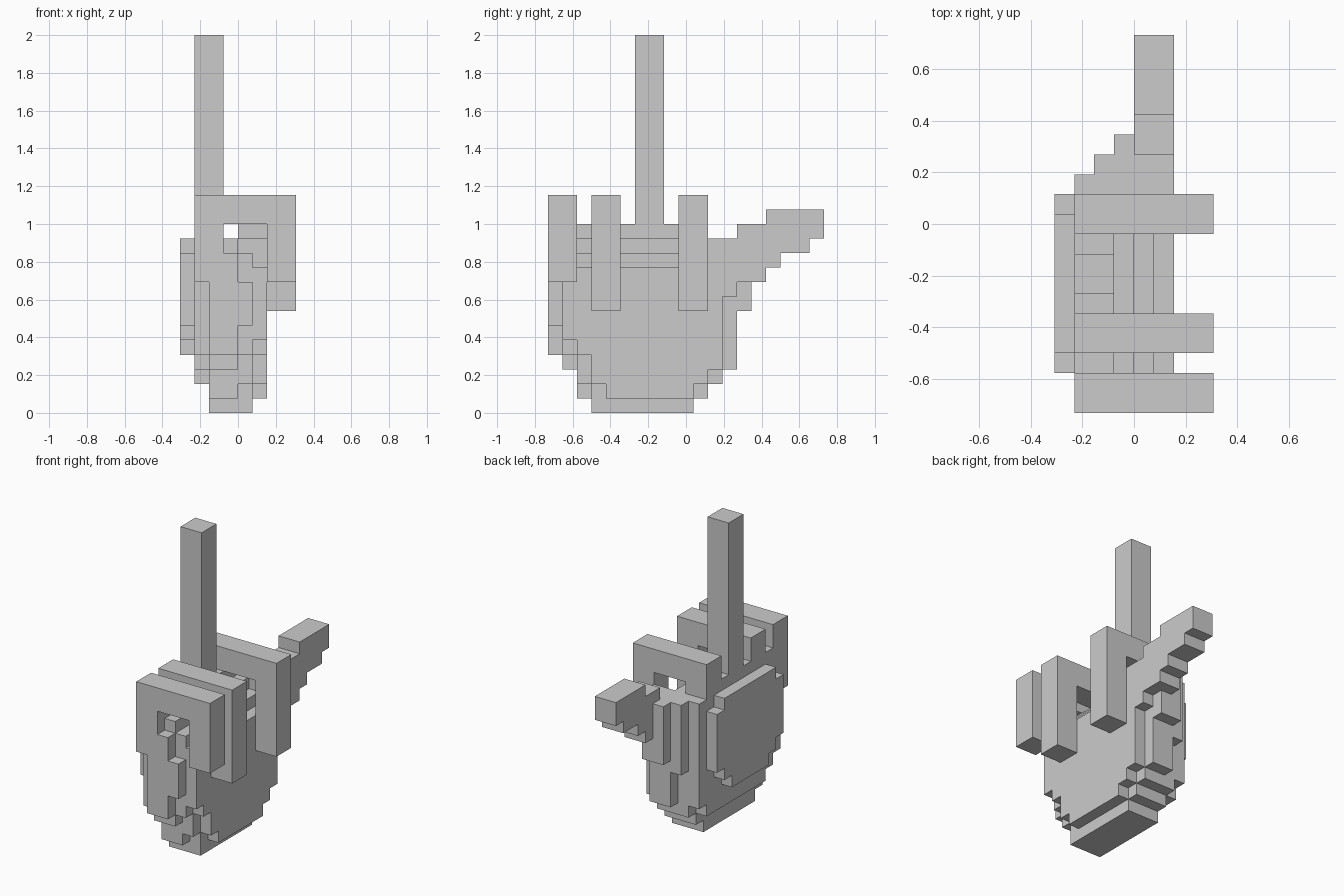
import bpy, bmesh, math
from mathutils import Vector

if "Cube" in bpy.data.objects:
    bpy.data.objects.remove(bpy.data.objects["Cube"])

V = 2 / 26            # edge of one block
Y_MID = 9.5           # block rows run 0..19 along y


def box(x0, x1, y0, y1, z0, z1):
    return {(x, y, z) for x in range(x0, x1)
            for y in range(y0, y1) for z in range(z0, z1)}


def slab(x, *rects):
    """One block-thick slice at x, from (y0, y1, z0, z1) rectangles."""
    return set().union(*(box(x, x + 1, *r) for r in rects))


def curled_finger(y, tip_z):
    """Finger folded over the palm: knuckle, bridge and hanging tip."""
    return (box(-3, -1, y, y + 2, 9, 15) | box(-1, 2, y, y + 2, 13, 15)
            | box(2, 4, y, y + 2, tip_z, 15))


parts = {}

# Fingers
parts["little_finger"] = curled_finger(0, 9)
parts["ring_finger"] = curled_finger(3, 7)
parts["index_finger"] = curled_finger(9, 7)
parts["middle_finger"] = box(-3, -1, 6, 8, 13, 26)

# Thumb: stepped rows reaching outward
parts["thumb"] = set().union(*(
    box(0, 2, y0, y1, z, z + 1)
    for z, y0, y1 in ((9, 11, 15), (10, 11, 16), (11, 11, 18),
                      (12, 13, 19), (13, 15, 19))))

# Raised pad on the back of the hand
parts["hand_back_pad"] = slab(-4, (2, 11, 6, 11), (3, 10, 5, 12), (4, 9, 4, 12))

# Palm: slices with rounded, stepped outlines
parts["palm"] = (
    slab(-3, (1, 12, 4, 12), (2, 12, 3, 4), (3, 11, 2, 3), (2, 11, 12, 13))
    | slab(-2, (0, 13, 6, 9), (1, 13, 9, 12), (0, 12, 4, 6), (1, 12, 3, 4),
           (2, 12, 2, 3), (2, 11, 1, 2), (2, 11, 12, 13))
    | slab(-1, (0, 14, 7, 11), (1, 14, 11, 12), (0, 13, 4, 7), (1, 13, 3, 4),
           (2, 12, 2, 3), (2, 11, 1, 2))
    | slab(0, (0, 14, 7, 9), (0, 13, 6, 7), (1, 13, 4, 6), (2, 13, 3, 4),
           (2, 12, 2, 3), (3, 11, 1, 2), (1, 11, 9, 11))
    | slab(1, (1, 12, 5, 8), (1, 13, 8, 9), (1, 11, 9, 10), (2, 12, 4, 5),
           (3, 12, 3, 4), (3, 11, 2, 3), (4, 10, 1, 2))
    | box(-2, 1, 3, 10, 0, 1))

solid = set().union(*parts.values())
used = set()


def build(name, cells):
    """Skin the blocks, leaving out faces buried inside the hand."""
    bm = bmesh.new()
    for c in sorted(cells):
        for axis in range(3):
            for s in (-1, 1):
                n = list(c)
                n[axis] += s
                if tuple(n) in solid:
                    continue
                d = Vector((0, 0, 0))
                d[axis] = s / 2
                u, w = Vector((0, 0, 0)), Vector((0, 0, 0))
                u[(axis + 1) % 3] = 0.5
                w[(axis + 2) % 3] = 0.5 * s
                m = Vector(c) + Vector((0.5, 0.5 - Y_MID, 0.5)) + d
                bm.faces.new([bm.verts.new((m + p) * V)
                              for p in (-u - w, u - w, u + w, -u + w)])
    bmesh.ops.remove_doubles(bm, verts=bm.verts, dist=1e-4)
    bmesh.ops.dissolve_limit(bm, angle_limit=math.radians(1),
                             verts=bm.verts, edges=bm.edges)
    mesh = bpy.data.meshes.new(name)
    bm.to_mesh(mesh)
    bm.free()
    bpy.context.collection.objects.link(bpy.data.objects.new(name, mesh))


for name, cells in parts.items():
    build(name, cells - used)
    used |= cells
